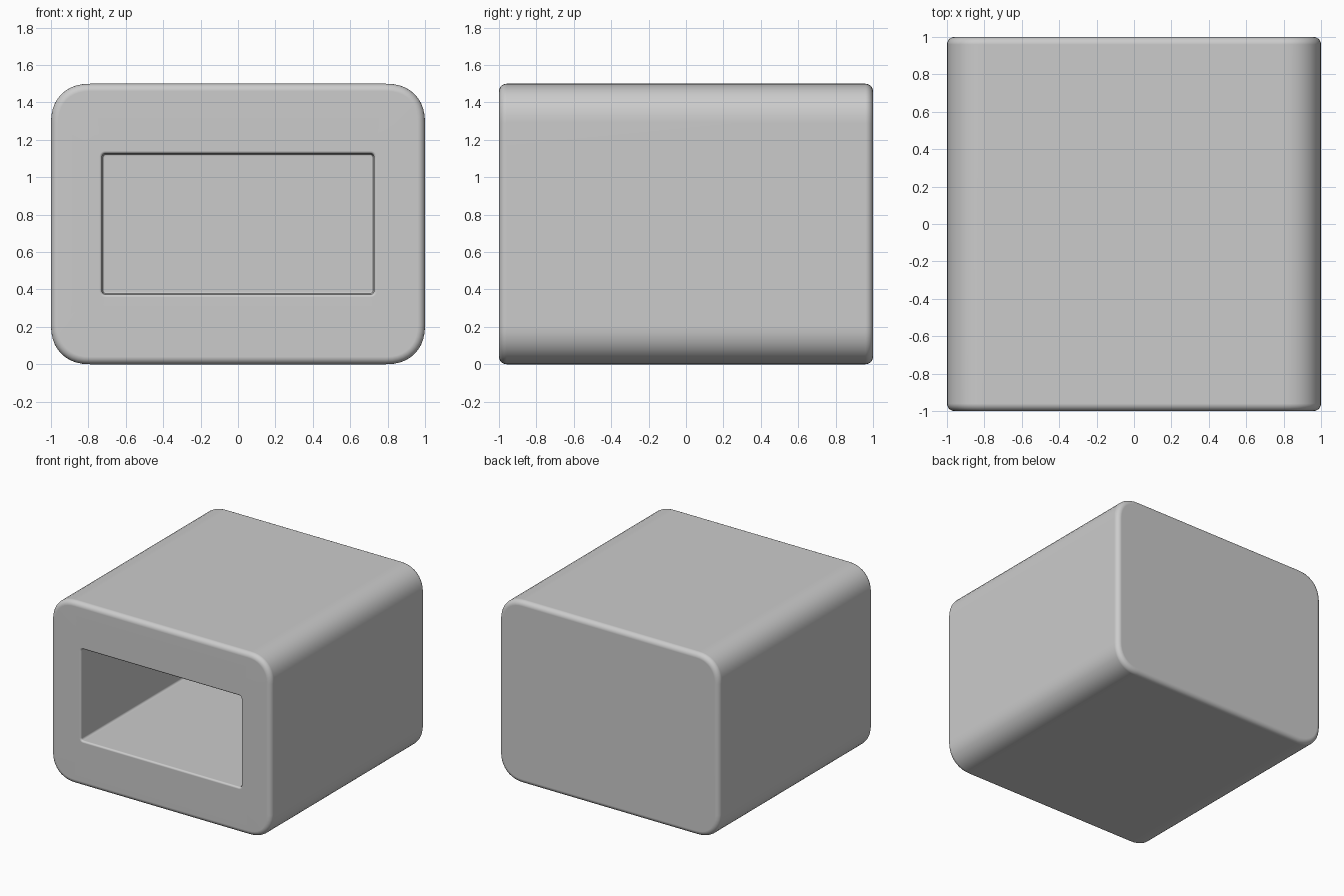
import bpy, bmesh, math

if "Cube" in bpy.data.objects:
    bpy.data.objects.remove(bpy.data.objects["Cube"])

ZC = 0.75      # height of the centre line
STEPS = 10     # segments per rounded corner
EXP = 2.25     # softness of the corner curve


def ring(bm, hx, hz, r, y):
    """Rounded rectangle in the xz plane at depth y."""
    verts = []
    for sx, sz, a0 in ((1, 1, 0), (-1, 1, 90), (-1, -1, 180), (1, -1, 270)):
        for i in range(STEPS + 1):
            a = math.radians(a0 + 90 * i / STEPS)
            c, s = abs(math.cos(a)) ** (2 / EXP), abs(math.sin(a)) ** (2 / EXP)
            verts.append(bm.verts.new((sx * (hx - r + r * c), y, ZC + sz * (hz - r + r * s))))
    return verts


def edge_round(hx, hz, r, y, e, out, start, end, n=5):
    """Rings turning a soft edge of radius e; out is the y direction of the end face."""
    res = []
    for i in range(n + 1):
        a = math.radians(start + (end - start) * i / n)
        d = e * (1 - math.cos(a))
        res.append((hx - d, hz - d, max(r - d, 0.002), y + out * e * (math.sin(a) - 1)))
    return res


# Outer shell from back to front
E, R = 0.04, 0.21
rings = edge_round(1, 0.75, R, 1, E, 1, 90, 0)
rings += edge_round(1, 0.75, R, -1, E, -1, 0, 90)

# Soft rim of the opening, then the deep pocket
HX, HZ, HR, F = 0.727, 0.376, 0.02, 0.015
for i in range(5):
    a = math.radians(90 * i / 4)
    d = F * (1 - math.sin(a))
    rings.append((HX + d, HZ + d, HR + d, -1 + F * (1 - math.cos(a))))
BACK = 0.73
rings += [(HX, HZ, HR, BACK - F), (HX - F * 0.3, HZ - F * 0.3, HR, BACK - F * 0.3),
          (HX - F, HZ - F, HR * 0.5, BACK)]

# Loft all rings into one closed solid
bm = bmesh.new()
loops = [ring(bm, *p) for p in rings]
for a, b in zip(loops, loops[1:]):
    for i in range(len(a)):
        j = (i + 1) % len(a)
        bm.faces.new((a[i], a[j], b[j], b[i]))
bm.faces.new(loops[0])
bm.faces.new(loops[-1])
bmesh.ops.recalc_face_normals(bm, faces=bm.faces)
mesh = bpy.data.meshes.new("hollow_block")
bm.to_mesh(mesh)
bm.free()

block = bpy.data.objects.new("hollow_block", mesh)
bpy.context.collection.objects.link(block)
bpy.context.view_layer.objects.active = block
block.select_set(True)
bpy.ops.object.shade_smooth_by_angle(angle=math.radians(35))
# Keep the large flat faces evenly shaded
normals = block.modifiers.new("flat_faces", 'WEIGHTED_NORMAL')
normals.keep_sharp = True
